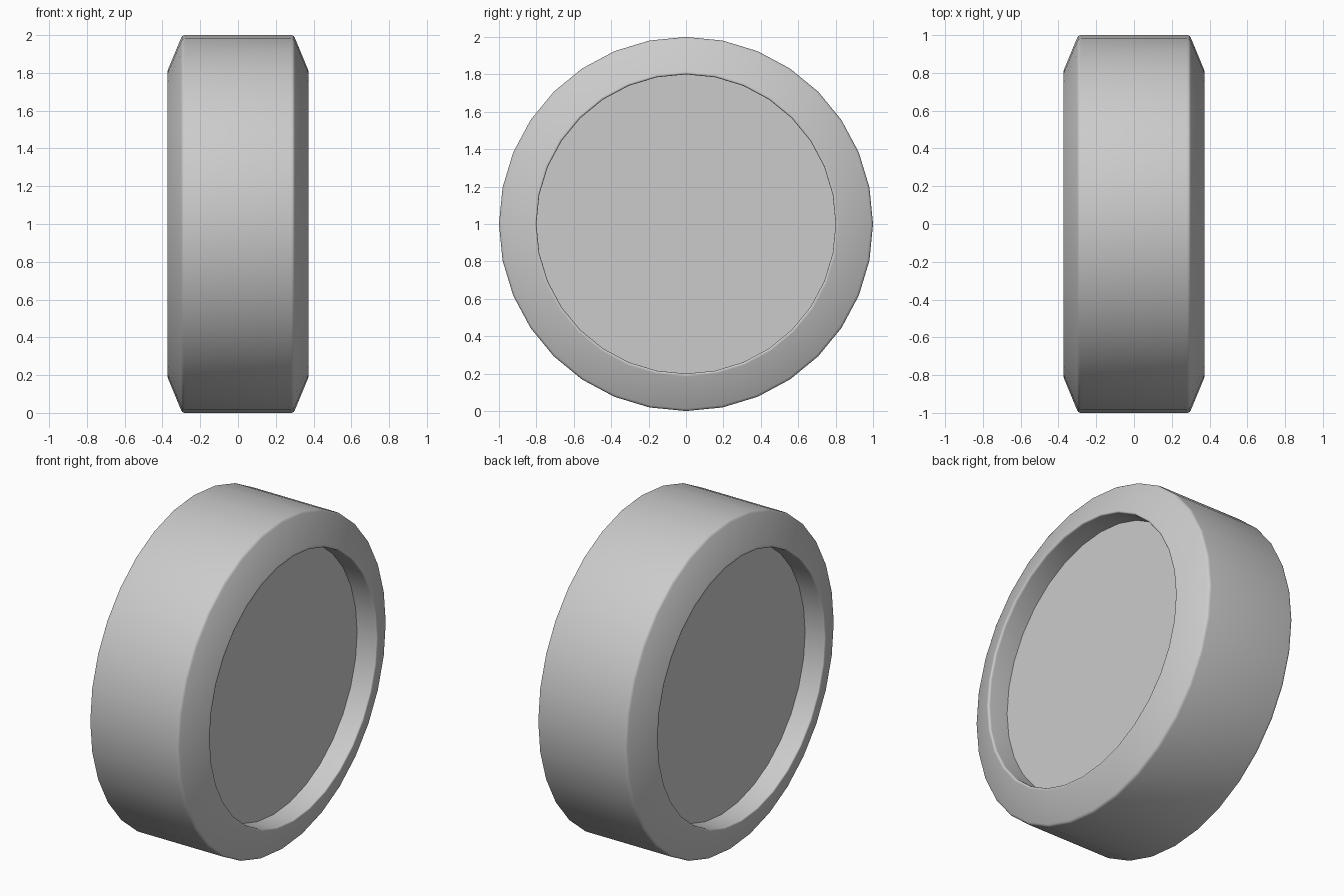
import bpy, bmesh, math
from mathutils import Vector

if "Cube" in bpy.data.objects:
    bpy.data.objects.remove(bpy.data.objects["Cube"])

SIDES = 32


def rounded(prev, corner, nxt, dist, steps=4):
    """Points of a small curve that replaces a sharp profile corner."""
    p, c, n = Vector(prev), Vector(corner), Vector(nxt)
    a = c + (p - c).normalized() * dist
    b = c + (n - c).normalized() * dist
    pts = []
    for i in range(steps + 1):
        t = i / steps
        pts.append(a * (1 - t) ** 2 + c * 2 * t * (1 - t) + b * t * t)
    return pts


# Half profile as (x, radius): recessed face, rim lip, bevelled shoulder, tread
face, lip, shoulder, tread = (0.24, 0.8), (0.378, 0.8), (0.295, 1.0), (0.0, 1.0)
half = [Vector(face)]
half += rounded(face, lip, shoulder, 0.018)
half += rounded(lip, shoulder, tread, 0.014, 3)
profile = half + [Vector((-p.x, p.y)) for p in reversed(half)]

# Wheel: profile turned around the x axis, recessed faces closed
bm = bmesh.new()
rings = []
for x, r in profile:
    rings.append([bm.verts.new((x, r * math.sin(2 * math.pi * k / SIDES),
                                1 + r * math.cos(2 * math.pi * k / SIDES)))
                  for k in range(SIDES)])
for a, b in zip(rings, rings[1:]):
    for k in range(SIDES):
        j = (k + 1) % SIDES
        bm.faces.new((a[k], a[j], b[j], b[k]))
bm.faces.new(rings[0])
bm.faces.new(rings[-1])
bmesh.ops.recalc_face_normals(bm, faces=bm.faces)

mesh = bpy.data.meshes.new("wheel")
bm.to_mesh(mesh)
bm.free()
wheel = bpy.data.objects.new("wheel", mesh)
bpy.context.collection.objects.link(wheel)

# Smooth shading with a sharp edge around the recessed faces
bpy.context.view_layer.objects.active = wheel
wheel.select_set(True)
bpy.ops.object.shade_smooth_by_angle(angle=math.radians(50))
